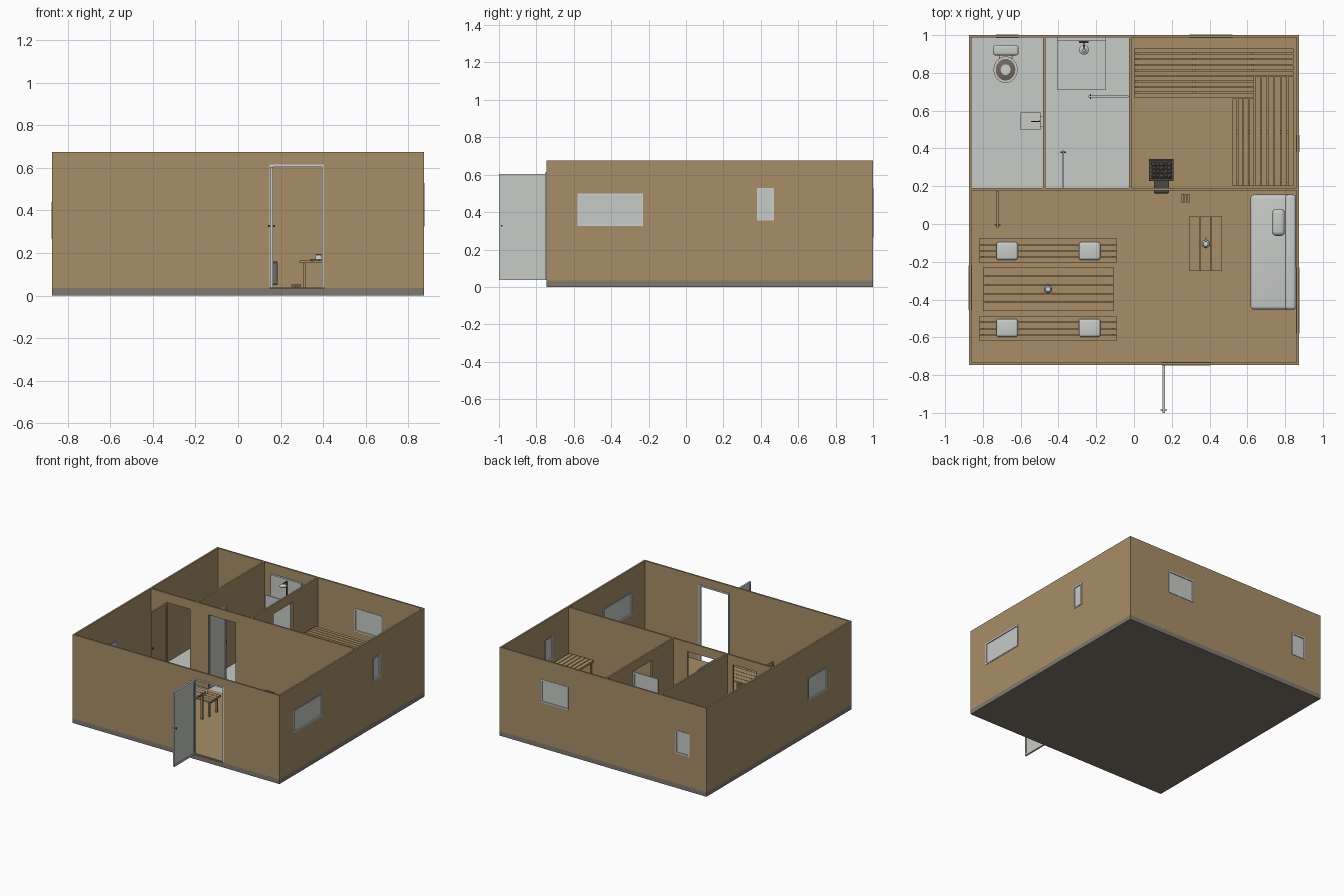
import bpy, bmesh, math, random
from mathutils import Matrix, Vector

if "Cube" in bpy.data.objects:
    bpy.data.objects.remove(bpy.data.objects["Cube"])

random.seed(4)


def material(name, rgb):
    m = bpy.data.materials.new(name)
    m.diffuse_color = (*rgb, 1)
    m.use_nodes = True
    m.node_tree.nodes["Principled BSDF"].inputs["Base Color"].default_value = m.diffuse_color
    return m


WOOD = material("wood", (0.39, 0.275, 0.14))
SLAB = material("foundation_grey", (0.22, 0.19, 0.155))
WHITE = material("off_white", (0.58, 0.595, 0.58))
FRAME = material("frame_grey", (0.62, 0.64, 0.63))
DARK = material("dark_metal", (0.07, 0.065, 0.06))
STONE = material("stone", (0.17, 0.14, 0.12))


def finish(name, bm, mat, bevel=0.0, smooth=False):
    me = bpy.data.meshes.new(name)
    bm.to_mesh(me)
    bm.free()
    ob = bpy.data.objects.new(name, me)
    bpy.context.collection.objects.link(ob)
    me.materials.append(mat)
    if smooth or bevel:
        for p in me.polygons:
            p.use_smooth = True
    if bevel:
        b = ob.modifiers.new("round", "BEVEL")
        b.width, b.segments = bevel, 4
    return ob


def boxes(name, mat, items, bevel=0.0):
    """Each item is (x0, x1, y0, y1, z0, z1)."""
    bm = bmesh.new()
    for x0, x1, y0, y1, z0, z1 in items:
        m = Matrix.Translation(((x0 + x1) / 2, (y0 + y1) / 2, (z0 + z1) / 2))
        bmesh.ops.create_cube(bm, size=1, matrix=m @ Matrix.Diagonal((x1 - x0, y1 - y0, z1 - z0, 1)))
    return finish(name, bm, mat, bevel)


def lathe(name, mat, centre, profile, sx=1, sy=1, n=24):
    """Revolve (radius, z) points round a vertical axis."""
    bm = bmesh.new()
    rings = []
    for r, z in profile:
        rings.append([bm.verts.new((centre[0] + sx * r * math.cos(math.tau * i / n),
                                    centre[1] + sy * r * math.sin(math.tau * i / n), z)) for i in range(n)])
    for a, b in zip(rings, rings[1:]):
        for i in range(n):
            bm.faces.new((a[i], a[(i + 1) % n], b[(i + 1) % n], b[i]))
    bm.faces.new(rings[0][::-1])
    bm.faces.new(rings[-1])
    ob = finish(name, bm, mat)
    bpy.context.view_layer.objects.active = ob
    ob.select_set(True)
    bpy.ops.object.shade_smooth_by_angle()
    ob.select_set(False)
    return ob


def place(axis, u0, u1, v0, v1, z0, z1):
    """Box running along x or y."""
    return (u0, u1, v0, v1, z0, z1) if axis == "x" else (v0, v1, u0, u1, z0, z1)


F, H, T = 0.038, 0.675, 0.013      # floor level, wall top, wall thickness


def wall(name, axis, u0, u1, v, openings=()):
    parts, u = [], u0
    for a, b, z0, z1 in sorted(openings):
        parts.append(place(axis, u, a, v, v + T, 0.035, H))
        if z0 > F:
            parts.append(place(axis, a, b, v, v + T, 0.035, z0))
        parts.append(place(axis, a, b, v, v + T, z1, H))
        u = b
    parts.append(place(axis, u, u1, v, v + T, 0.035, H))
    boxes(name, WOOD, parts)


def border(axis, a, b, z0, z1, v0, v1, w, sill=True):
    parts = [place(axis, a, a + w, v0, v1, z0, z1), place(axis, b - w, b, v0, v1, z0, z1),
             place(axis, a + w, b - w, v0, v1, z1 - w, z1)]
    if sill:
        parts.append(place(axis, a + w, b - w, v0, v1, z0, z0 + w))
    return parts


def window(name, axis, v, hole):
    a, b, z0, z1 = hole
    boxes(name + "_frame", FRAME, border(axis, a, b, z0, z1, v - 0.003, v + T + 0.003, 0.009))
    boxes(name + "_pane", WHITE, [place(axis, a + .009, b - .009, v + .004, v + .009, z0 + .009, z1 - .009)])


# foundation and floors
X0, X1, Y0, Y1 = -0.873, 0.873, -0.747, 1.0
boxes("foundation", SLAB, [(X0, X1, Y0, Y1, 0, 0.035)])
boxes("wood_floor", WOOD, [(X0 + T, X1 - T, Y0 + T, 0.18, 0.034, F), (-0.02, X1 - T, 0.18, Y1 - T, 0.034, F)])
boxes("tile_floor", WHITE, [(X0 + T, -0.02, 0.18, Y1 - T, 0.034, F)])

# outer walls, windows and front door frame
door = (0.147, 0.405, F, 0.615)
right = [(-0.58, -0.23, 0.325, 0.5), (0.38, 0.47, 0.355, 0.53)]
back = [(-0.73, -0.612, 0.265, 0.44), (0.293, 0.522, 0.35, 0.525)]
left = [(-0.455, -0.22, 0.265, 0.44)]
wall("front_wall", "x", X0, X1, Y0, [door])
wall("back_wall", "x", X0, X1, Y1 - T, back)
wall("left_wall", "y", Y0 + T, Y1 - T, X0, left)
wall("right_wall", "y", Y0 + T, Y1 - T, X1 - T, right)
for side, axis, v, holes in (("right", "y", X1 - T, right), ("left", "y", X0, left), ("back", "x", Y1 - T, back)):
    for i, hole in enumerate(holes):
        window(f"{side}_window_{i + 1}", axis, v, hole)
boxes("front_door_frame", FRAME, border("x", *door, Y0 - 0.003, Y0 + T + 0.003, 0.011, sill=False))

# inner walls
TOP = 0.605
wall("middle_wall", "x", X0 + T, X1 - T, 0.178, [(-0.73, -0.53, F, TOP), (-0.375, -0.147, F, TOP)])
wall("toilet_partition", "y", 0.191, Y1 - T, -0.482)
wall("sauna_partition", "y", 0.191, Y1 - T, -0.027, [(0.45, 0.68, F, TOP)])


# open doors
def leaf(name, mat, axis, a, b, v, w, knob):
    boxes(name, mat, [place(axis, a, b, v + w * .25, v + w * .75, F, TOP)]
          + border(axis, a, b, F, TOP, v, v + w, 0.014))
    boxes(name + "_handle", DARK, [place(axis, knob - .003, knob + .003, v - .01, v + w + .01, .322, .332)])


leaf("front_door", WHITE, "y", -1.0, -0.75, 0.15, 0.014, -0.985)
leaf("toilet_door", WOOD, "y", -0.02, 0.176, -0.729, 0.012, -0.005)
leaf("shower_door", WHITE, "y", 0.193, 0.39, -0.378, 0.008, 0.38)
leaf("sauna_door", WHITE, "x", -0.24, -0.028, 0.671, 0.008, -0.23)


# slatted furniture
def slats(axis, u0, u1, v0, v1, z0, z1, n, gap=0.005):
    s = (v1 - v0 + gap) / n
    return [place(axis, u0, u1, v0 + i * s, v0 + (i + 1) * s - gap, z0, z1) for i in range(n)]


def legs(x0, x1, y0, y1, top, w=0.014):
    return [(x, x + w, y, y + w, F, top) for x in (x0, x1 - w) for y in (y0, y1 - w)]


def table(name, x0, x1, y0, y1, z, n, axis="x"):
    u, v = ((x0, x1), (y0, y1)) if axis == "x" else ((y0, y1), (x0, x1))
    parts = slats(axis, *u, *v, z - 0.012, z, n, 0.003)
    parts += legs(x0 + .015, x1 - .015, y0 + .012, y1 - .012, z - 0.012)
    for x in (x0 + .017, x1 - .027):
        parts.append((x, x + .01, y0 + .026, y1 - .026, z - .03, z - .012))
    boxes(name, WOOD, parts)


table("dining_table", -0.8, -0.107, -0.46, -0.23, 0.25, 5)
table("dining_bench_back", -0.82, -0.09, -0.205, -0.078, 0.165, 4)
table("dining_bench_front", -0.82, -0.09, -0.617, -0.49, 0.165, 4)
table("coffee_table", 0.29, 0.465, -0.25, 0.04, 0.165, 3, "y")
for i, x in enumerate((-0.672, -0.235)):
    for j, y in enumerate((-0.143, -0.55)):
        boxes(f"seat_cushion_{i}_{j}", WHITE, [(x - .057, x + .057, y - .047, y + .047, .163, .19)], 0.013)

# two-tier sauna benches
HI, LO = 0.33, 0.19
boxes("upper_sauna_bench", WOOD, slats("x", 0.0, 0.845, 0.785, 0.93, HI - .015, HI, 5)
      + slats("y", 0.2, 0.78, 0.64, 0.845, HI - .015, HI, 6)
      + [(x, x + .015, .79, .925, F, HI - .015) for x in (.005, .31, .62)]
      + [(.65, .84, y, y + .015, F, HI - .015) for y in (.205, .48)])
boxes("lower_sauna_bench", WOOD, slats("x", 0.0, 0.635, 0.67, 0.78, LO - .015, LO, 4)
      + slats("y", 0.2, 0.665, 0.522, 0.635, LO - .015, LO, 4)
      + [(x, x + .015, .675, .775, F, LO - .015) for x in (.005, .31)]
      + [(.527, .63, y, y + .015, F, LO - .015) for y in (.205, .48)])

# sauna stove with stones, firebox through the wall, and firewood
boxes("stove", DARK, [(.08, .21, .228, .345, F, .22), (.107, .185, .165, .228, .05, .16)]
      + border("x", .08, .21, .22, .235, .228, .24, .006) + border("x", .08, .21, .22, .235, .333, .345, .006))
bm = bmesh.new()
for i in range(5):
    for j in range(4):
        m = Matrix.Translation((.104 + i * .021, .254 + j * .021, .225 + random.uniform(0, .01)))
        bmesh.ops.create_icosphere(bm, subdivisions=1, radius=random.uniform(.011, .015), matrix=m)
finish("stove_stones", bm, STONE)
boxes("stove_door", STONE, [(.112, .18, .16, .165, .06, .15)])
boxes("firewood", WOOD, [(.252 + i * .016, .265 + i * .016, .115, .16, F + k * .009, F + .007 + k * .009)
                         for i in range(3) for k in range(2)])

# sofa
boxes("sofa_base", WHITE, [(.617, .857, -.453, .155, F, .155)], 0.018)
boxes("sofa_back", WHITE, [(.8, .858, -.453, .155, .13, .27)], 0.016)
boxes("sofa_pillow", WHITE, [(.73, .8, -.063, .08, .15, .235)], 0.024)


# ornaments on the tables
def ornament(name, x, y, z):
    lathe(name, FRAME, (x, y), [(.012, z), (.02, z + .008), (.018, z + .018), (.01, z + .026), (.013, z + .03)], n=16)
    boxes(name + "_twigs", STONE, [(x - .042, x + .042, y - .018, y - .014, z, z + .006),
                                   (x - .003, x + .003, y - .03, y + .035, z, z + .006)])


ornament("dining_ornament", -.455, -.345, .25)
ornament("coffee_ornament", .38, -.105, .165)

# toilet
boxes("toilet_tank", WHITE, [(-.746, -.612, .893, .947, .12, .255)], 0.012)
boxes("toilet_neck", WHITE, [(-.715, -.643, .85, .945, F, .14)], 0.01)
lathe("toilet_bowl", WHITE, (-.68, .817), [(.04, F), (.036, .07), (.058, .13), (.064, .15), (.064, .158)], sy=1.1)
lathe("toilet_seat", STONE, (-.68, .817), [(.052, .156), (.052, .162), (.048, .164)], sy=1.1)
lathe("toilet_water", FRAME, (-.68, .817), [(.026, .162), (.026, .166)], sy=1.1)

# sink
boxes("sink_basin", WHITE, [(-.6, -.495, .497, .59, .235, .275)])
boxes("sink_mount", WHITE, [(-.5, -.482, .515, .572, .2, .26)])
boxes("sink_tap", DARK, [(-.545, -.495, .541, .546, .293, .298), (-.502, -.495, .54, .547, .27, .298)])

# shower tray, wall panel and head
boxes("shower_tray", WHITE, [(-.407, -.148, .71, .985, F, .052)])
boxes("shower_panel", WHITE, [(-.407, -.148, .972, .987, .05, .6)])
boxes("shower_pipe", DARK, [(-.268, -.262, .962, .97, .3, .59), (-.268, -.262, .92, .97, .583, .589),
                            (-.29, -.24, .957, .97, .3, .31)])
lathe("shower_head", FRAME, (-.265, .922), [(.026, .566), (.026, .573), (.008, .586)])
